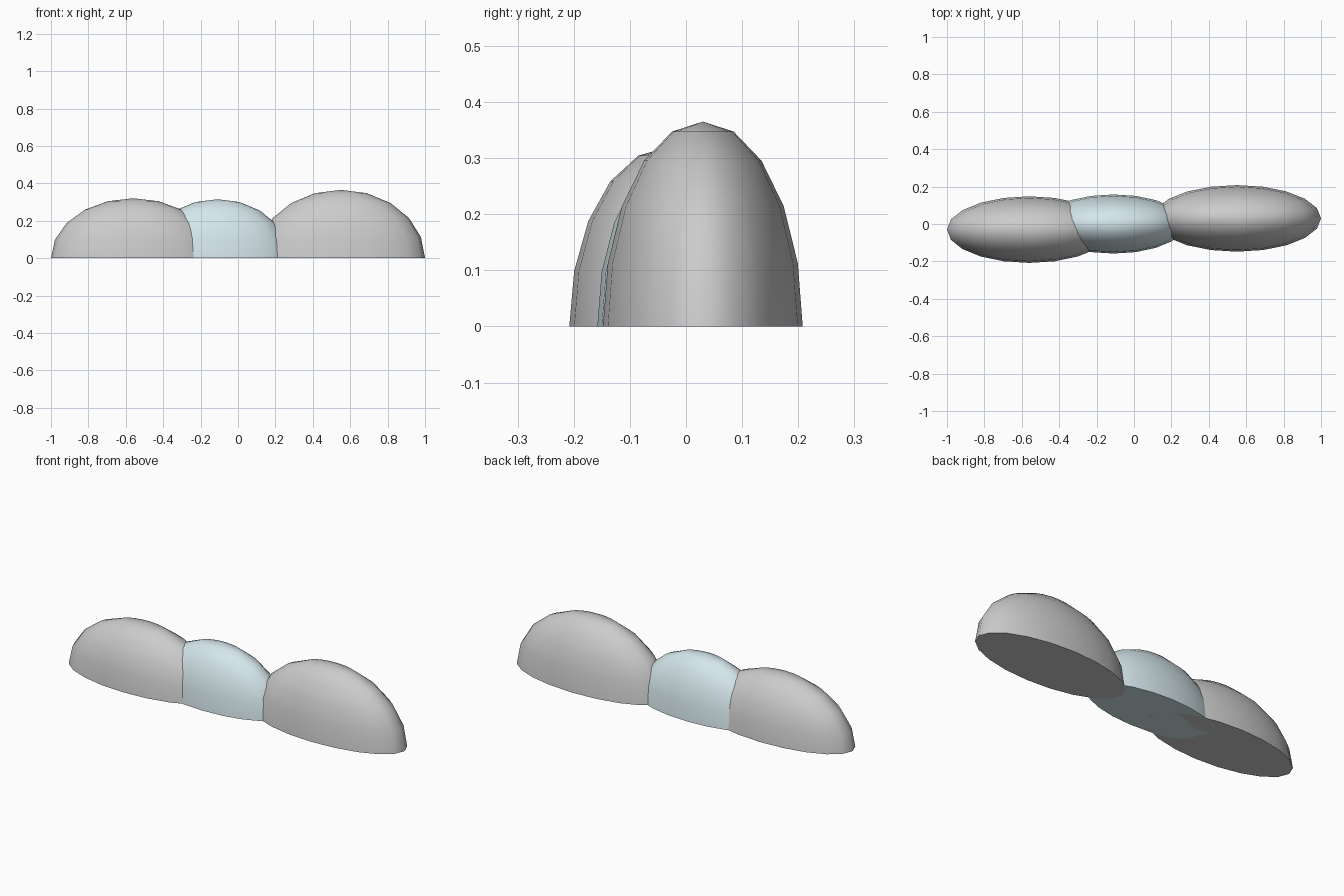
import bpy, bmesh, math

if "Cube" in bpy.data.objects:
    bpy.data.objects.remove(bpy.data.objects["Cube"])


def dome(name, center, radii, colour=None):
    """Half ellipsoid standing on z = 0 with a flat closed base."""
    bm = bmesh.new()
    bmesh.ops.create_uvsphere(bm, u_segments=20, v_segments=10, radius=1)
    # cut away the lower half and cap it
    low = [v for v in bm.verts if v.co.z < -0.01]
    bmesh.ops.delete(bm, geom=low, context='VERTS')
    bmesh.ops.holes_fill(bm, edges=[e for e in bm.edges if e.is_boundary], sides=0)
    bmesh.ops.scale(bm, vec=radii, verts=bm.verts)
    bmesh.ops.recalc_face_normals(bm, faces=bm.faces)
    mesh = bpy.data.meshes.new(name)
    bm.to_mesh(mesh)
    bm.free()
    obj = bpy.data.objects.new(name, mesh)
    obj.location = (center[0], center[1], 0)
    bpy.context.collection.objects.link(obj)
    if colour:
        mat = bpy.data.materials.new(name + "_colour")
        mat.diffuse_color = colour
        mat.use_nodes = True
        mat.node_tree.nodes["Principled BSDF"].inputs["Base Color"].default_value = mat.diffuse_color
        mesh.materials.append(mat)
    bpy.ops.object.select_all(action='DESELECT')
    obj.select_set(True)
    bpy.context.view_layer.objects.active = obj
    bpy.ops.object.shade_smooth_by_angle(angle=math.radians(45))
    return obj


# three overlapping mounds in a row
dome("left_mound", (-0.56, -0.03), (0.44, 0.178, 0.32))
dome("middle_mound", (-0.11, 0.0), (0.385, 0.158, 0.315), (0.66, 0.79, 0.83, 1))
dome("right_mound", (0.55, 0.03), (0.45, 0.178, 0.365))
